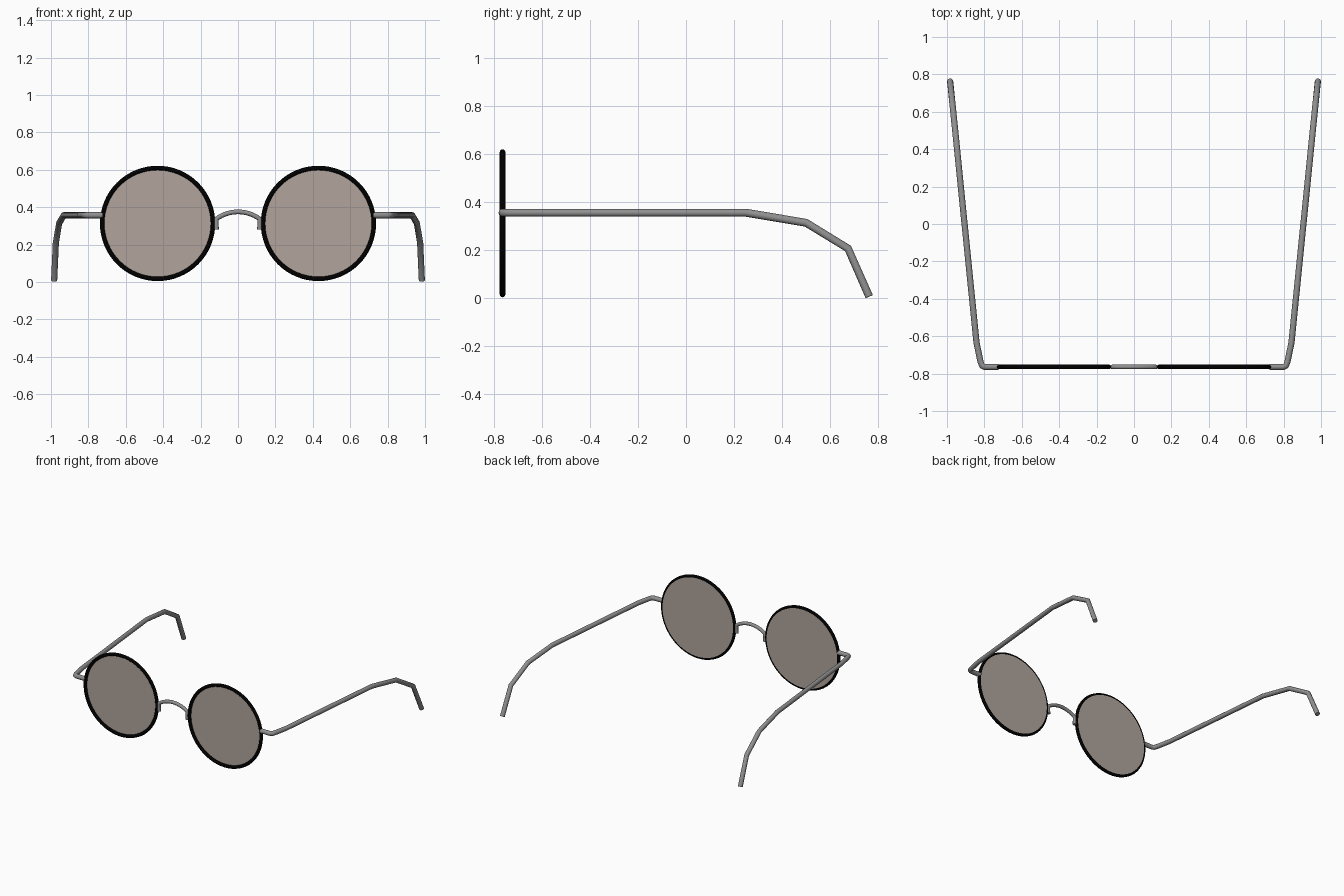
import bpy, math

if "Cube" in bpy.data.objects:
    bpy.data.objects.remove(bpy.data.objects["Cube"])

FRONT_Y = -0.764
LENS_X, LENS_Z = 0.43, 0.313


def material(name, rgba):
    m = bpy.data.materials.new(name)
    m.diffuse_color = rgba
    m.use_nodes = True
    m.node_tree.nodes["Principled BSDF"].inputs["Base Color"].default_value = m.diffuse_color
    return m


black = material("black rim", (0.0, 0.0, 0.0, 1))
metal = material("grey metal", (0.28, 0.28, 0.285, 1))
tint = material("brown tinted glass", (0.44, 0.376, 0.335, 1))


def finish(obj, name, mat, angle=60):
    obj.name = name
    obj.data.materials.clear()
    obj.data.materials.append(mat)
    bpy.ops.object.select_all(action='DESELECT')
    obj.select_set(True)
    bpy.context.view_layer.objects.active = obj
    bpy.ops.object.shade_smooth_by_angle(angle=math.radians(angle))


def tube(name, points, radius, mat):
    """Round wire swept along a polyline."""
    cu = bpy.data.curves.new(name, 'CURVE')
    cu.dimensions = '3D'
    cu.bevel_depth = radius
    cu.bevel_resolution = 4
    cu.use_fill_caps = True
    sp = cu.splines.new('POLY')
    sp.points.add(len(points) - 1)
    for p, co in zip(sp.points, points):
        p.co = (*co, 1)
    obj = bpy.data.objects.new(name, cu)
    bpy.context.collection.objects.link(obj)
    bpy.ops.object.select_all(action='DESELECT')
    obj.select_set(True)
    bpy.context.view_layer.objects.active = obj
    bpy.ops.object.convert(target='MESH')
    finish(bpy.context.object, name, mat, 50)


# temple arm: hinge stub, corner bend, straight run, drooping ear hook
ARM_Z = 0.357
arm = [(0.725, FRONT_Y, ARM_Z), (0.800, FRONT_Y, ARM_Z),
       (0.813, -0.757, ARM_Z), (0.821, -0.735, ARM_Z),
       (0.842, -0.634, ARM_Z), (0.931, 0.25, ARM_Z),
       (0.956, 0.50, 0.315), (0.974, 0.675, 0.208), (0.983, 0.763, 0.008)]

for side, s in (("left", -1), ("right", 1)):
    # rim
    bpy.ops.mesh.primitive_torus_add(
        major_radius=0.2965, minor_radius=0.0118, major_segments=64,
        minor_segments=12, location=(s * LENS_X, FRONT_Y, LENS_Z),
        rotation=(math.pi / 2, 0, 0))
    finish(bpy.context.object, side + "_rim", black)
    # lens, set towards the back of the rim
    bpy.ops.mesh.primitive_circle_add(
        vertices=64, radius=0.3, fill_type='NGON',
        location=(s * LENS_X, FRONT_Y + 0.0105, LENS_Z),
        rotation=(math.pi / 2, 0, 0))
    finish(bpy.context.object, side + "_lens", tint)
    tube(side + "_temple", [(s * x, y, z) for x, y, z in arm], 0.0165, metal)

# nose bridge: short uprights joined by a shallow circular arch
half, base, rise = 0.115, 0.338, 0.037
r = (half ** 2 + rise ** 2) / (2 * rise)
a = math.asin(half / r)
arch = [(r * math.sin(t), FRONT_Y, base + rise - r + r * math.cos(t))
        for t in (a * (i / 7 - 1) for i in range(15))]
tube("nose_bridge", [(-half, FRONT_Y, 0.28)] + arch + [(half, FRONT_Y, 0.28)],
     0.0125, metal)
